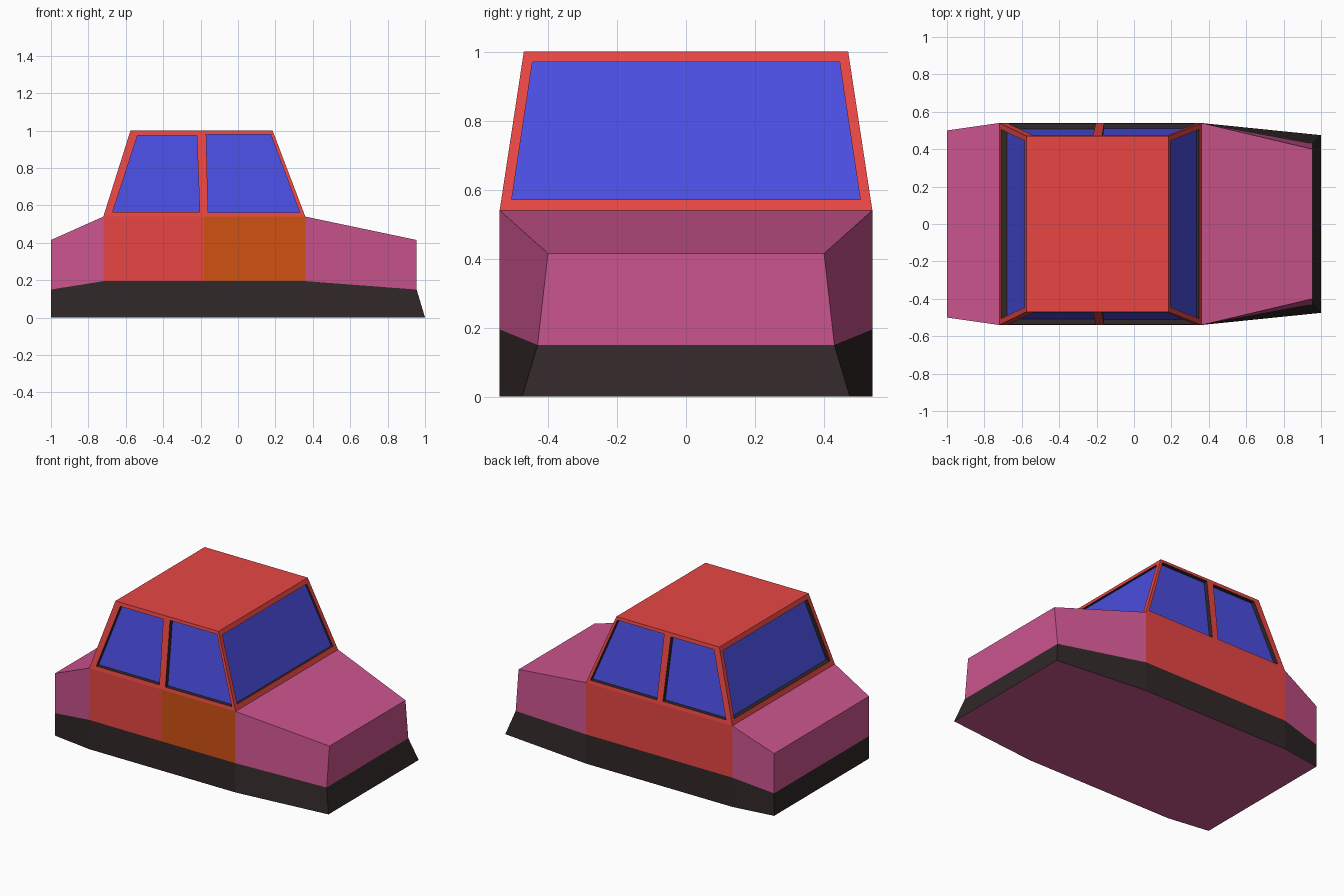
import bpy, bmesh
from mathutils import Vector

if "Cube" in bpy.data.objects:
    bpy.data.objects.remove(bpy.data.objects["Cube"])

COLOURS = {
    "red": (0.80, 0.062, 0.058, 1), "orange": (0.62, 0.085, 0.006, 1),
    "pink": (0.60, 0.09, 0.27, 1), "blue": (0.07, 0.075, 0.75, 1),
    "black": (0.03, 0.021, 0.021, 1)}
MATS = {}
for key, col in COLOURS.items():
    MATS[key] = bpy.data.materials.new(key)
    MATS[key].diffuse_color = col


def add_mesh(name, polys, colour, centre=(0, 0, 0.4), inward=False):
    """Flat-shaded mesh from polygons, facing away from (or towards) centre."""
    bm = bmesh.new()
    for poly in polys:
        bm.faces.new([bm.verts.new(p) for p in poly])
    bmesh.ops.remove_doubles(bm, verts=bm.verts, dist=1e-4)
    bm.normal_update()
    for f in bm.faces:
        out = f.normal.dot(f.calc_center_median() - Vector(centre)) > 0
        if out == inward:
            f.normal_flip()
    me = bpy.data.meshes.new(name)
    bm.to_mesh(me)
    bm.free()
    me.materials.append(MATS[colour])
    ob = bpy.data.objects.new(name, me)
    bpy.context.collection.objects.link(ob)
    return ob


def flip(p, s):
    return (p[0], p[1] * s, p[2])


# Half cross-sections: floor, skirt line, waist line
rear = [(-1, .5, 0), (-1, .5, .15), (-1, .5, .415)]
cab_rear, pillar, cab_front = [
    [(x, .54, 0), (x, .54, .195), (x, .54, .54)] for x in (-.72, -.183, .36)]
nose = [(1, .475, 0), (.955, .43, .15), (.955, .40, .415)]
sections = [rear, cab_rear, pillar, cab_front, nose]


def side(a, b, row, s):
    return [flip(p, s) for p in (a[row], b[row], b[row + 1], a[row + 1])]


def across(p, q):
    return [p, q, flip(q, -1), flip(p, -1)]


# Skirt and underside
skirt = [side(a, b, 0, s) for a, b in zip(sections, sections[1:]) for s in (1, -1)]
skirt += [across(e[0], e[1]) for e in (rear, nose)]
add_mesh("skirt", skirt, "black")
floor = [s[0] for s in sections]
add_mesh("underside", [floor + [flip(p, -1) for p in reversed(floor)]], "pink")

# Boot and bonnet
for name, end, cab in (("boot", rear, cab_rear), ("bonnet", nose, cab_front)):
    add_mesh(name, [side(end, cab, 1, 1), side(end, cab, 1, -1),
                    across(end[1], end[2]), across(end[2], cab[2])], "pink")

# Door panels; only the front right door is orange
for label, s in (("left", 1), ("right", -1)):
    add_mesh(label + "_rear_door", [side(cab_rear, pillar, 1, s)], "red")
    add_mesh(label + "_front_door", [side(pillar, cab_front, 1, s)],
             "orange" if s < 0 else "red")


def window(name, outer, inner, shift):
    """Red frame round a recessed pane."""
    pane = [tuple(Vector(p) + Vector(shift)) for p in inner]
    mid = sum((Vector(p) for p in pane), Vector()) / 4

    def ring(a, b):
        return [[a[i], a[(i + 1) % 4], b[(i + 1) % 4], b[i]] for i in range(4)]
    add_mesh(name + "_frame", ring(outer, inner), "red")
    add_mesh(name + "_recess", ring(inner, pane), "black", mid, True)
    add_mesh(name + "_glass", [pane], "blue")


def lean(z, bottom, top):
    return bottom + (top - bottom) * (z - .54) / .46


# Side windows, as x,z outlines on the leaning walls
side_windows = {
    "rear": ([(-.72, .54), (-.183, .54), (-.195, 1), (-.575, 1)],
             [(-.67, .565), (-.205, .565), (-.22, .975), (-.537, .975)]),
    "front": ([(-.183, .54), (.36, .54), (.185, 1), (-.195, 1)],
              [(-.16, .562), (.33, .562), (.175, .98), (-.17, .98)])}
for label, s in (("left", 1), ("right", -1)):
    for pos, outlines in side_windows.items():
        o, i = [[(x, s * lean(z, .54, .47), z) for x, z in ol] for ol in outlines]
        window(f"{label}_{pos}_window", o, i, (0, -s * .027, 0))

# Windscreen and rear window, as y,z outlines
end_outlines = ([(-.54, .54), (.54, .54), (.47, 1), (-.47, 1)],
                [(-.505, .572), (.505, .572), (.445, .97), (-.445, .97)])
for name, x0, x1, depth in (("windscreen", .36, .185, -.015),
                            ("rear_window", -.72, -.575, .03)):
    o, i = [[(lean(z, x0, x1), y, z) for y, z in ol] for ol in end_outlines]
    window(name, o, i, (depth, 0, 0))

# Roof
add_mesh("roof", [across((-.575, .47, 1), (.185, .47, 1))], "red")

for m in bpy.data.materials:
    if m.users and not m.is_grease_pencil:
        m.use_nodes = True
        m.node_tree.nodes["Principled BSDF"].inputs["Base Color"].default_value = m.diffuse_color
